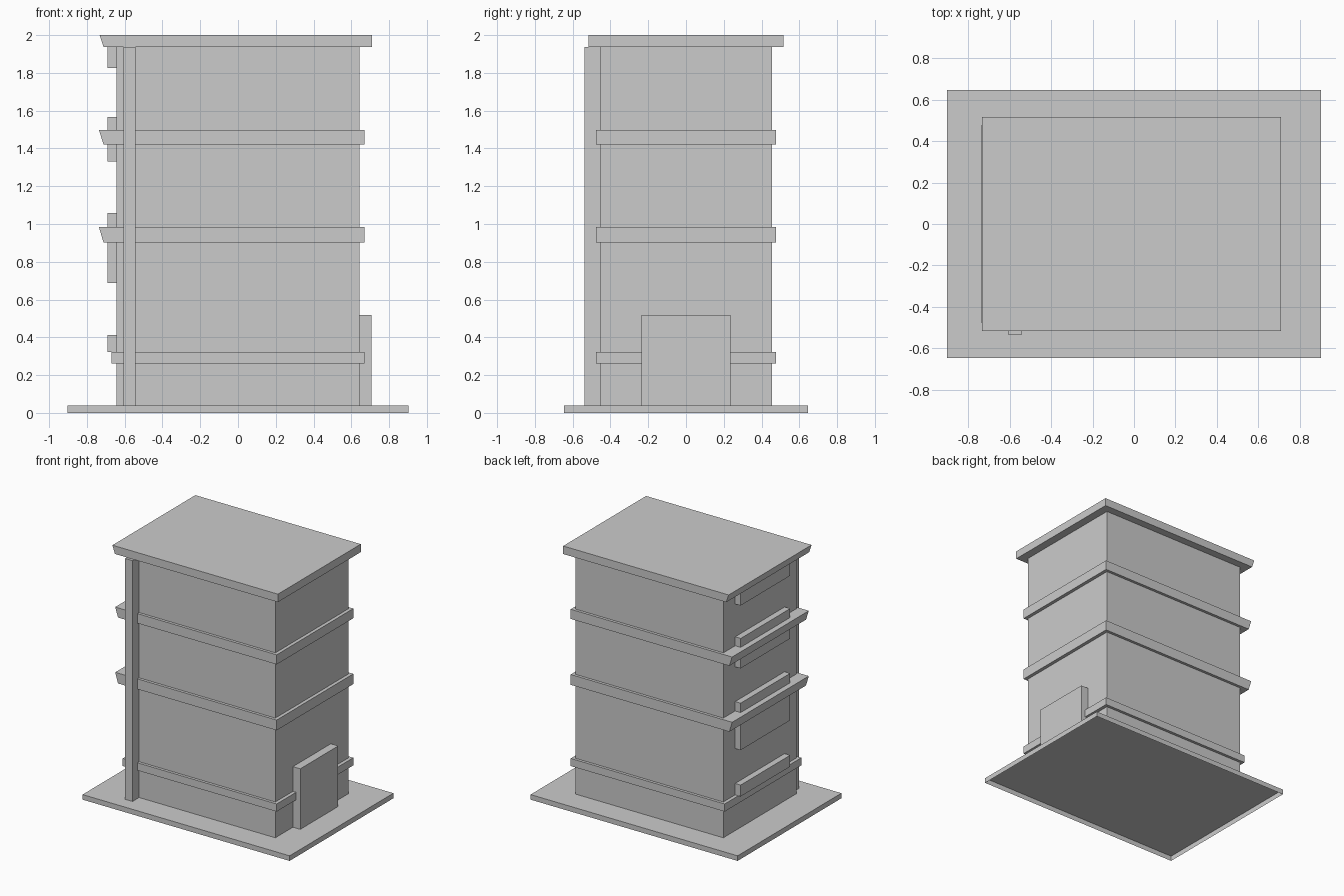
import bpy

if "Cube" in bpy.data.objects:
    bpy.data.objects.remove(bpy.data.objects["Cube"])


def block(name, x0, x1, y0, y1, z0, z1, lean=0.0, open_bottom=False):
    """Box between limits; lean pulls the lower left edge inward."""
    bottom = [(x0 + lean, y0, z0), (x1, y0, z0), (x1, y1, z0), (x0 + lean, y1, z0)]
    top = [(x0, y0, z1), (x1, y0, z1), (x1, y1, z1), (x0, y1, z1)]
    faces = [(i, (i + 1) % 4, (i + 1) % 4 + 4, i + 4) for i in range(4)] + [(4, 5, 6, 7)]
    if not open_bottom:
        faces.append((3, 2, 1, 0))
    mesh = bpy.data.meshes.new(name)
    mesh.from_pydata(bottom + top, [], faces)
    obj = bpy.data.objects.new(name, mesh)
    bpy.context.collection.objects.link(obj)
    return obj


BASE_TOP, WALL_TOP = 0.04, 1.937
WALL_X, WALL_Y = 0.644, 0.455

# Ground slab (open underneath), open-bottomed main volume and overhanging roof
block("ground_slab", -0.902, 0.902, -0.646, 0.646, 0, BASE_TOP, open_bottom=True)
block("tower_walls", -WALL_X, WALL_X, -WALL_Y, WALL_Y, BASE_TOP, WALL_TOP, open_bottom=True)
block("roof_slab", -0.733, 0.709, -0.516, 0.516, WALL_TOP, 2.0, 0.021)

# Ledges around each floor; the upper two project further on the left
block("lower_ledge", -0.671, 0.671, -0.477, 0.477, 0.262, 0.322)
for name, z0, z1 in (("middle_ledge", 0.902, 0.983), ("upper_ledge", 1.421, 1.497)):
    block(name, -0.736, 0.671, -0.477, 0.477, z0, z1, 0.024)

# Corner pilaster on the front
block("front_pilaster", -0.607, -0.543, -0.537, -WALL_Y, BASE_TOP, WALL_TOP)

# Doorway block on the right
block("entrance_block", WALL_X, 0.708, -0.236, 0.236, BASE_TOP, 0.517)

# Window sill and lintel panels on the left
for i, (z0, z1) in enumerate(((0.322, 0.412), (0.687, 1.057), (1.331, 1.567), (1.826, WALL_TOP))):
    block(f"window_panel_{i + 1}", -0.692, -WALL_X, -0.308, 0.308, z0, z1)
